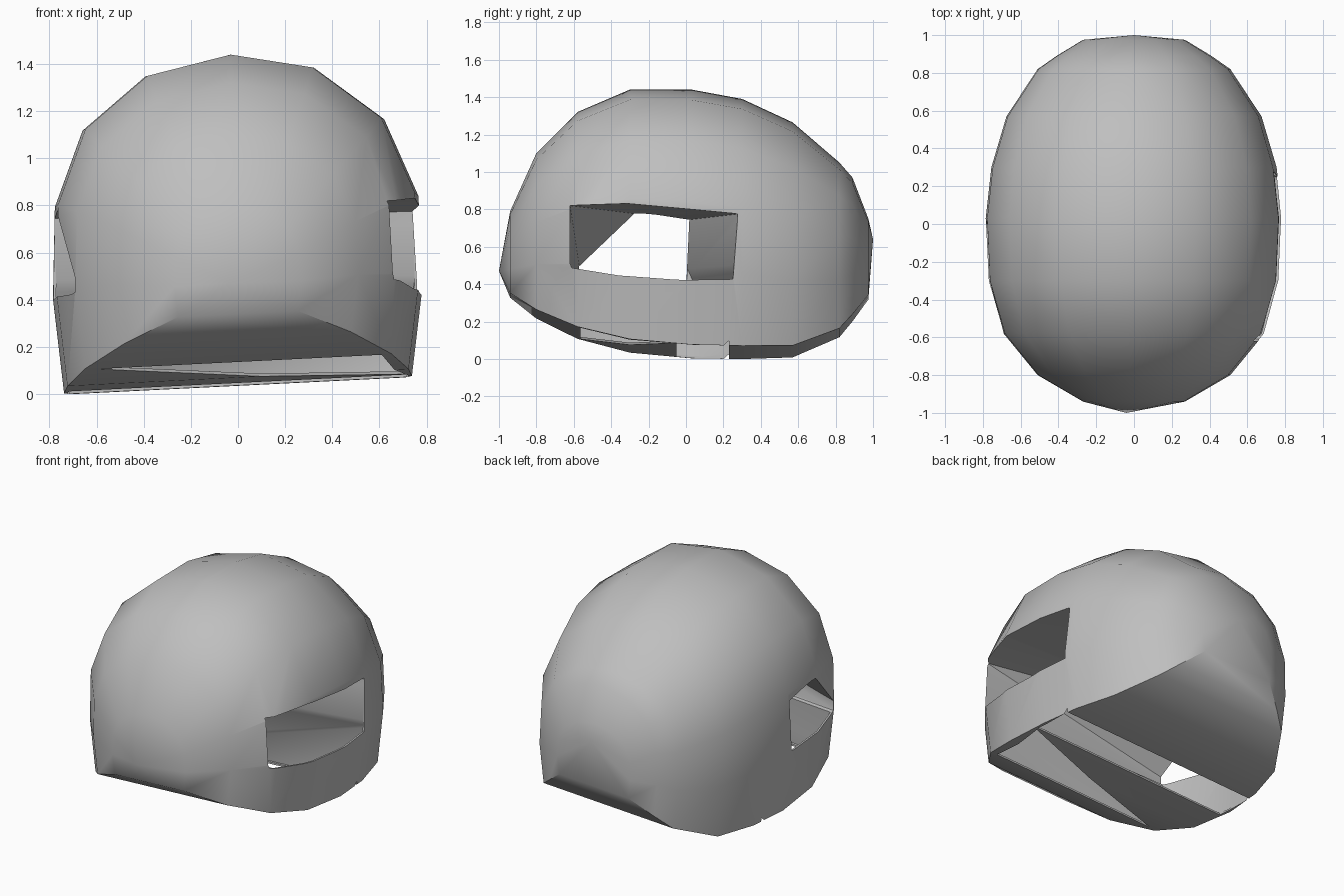
import bpy, bmesh, math

if "Cube" in bpy.data.objects:
    bpy.data.objects.remove(bpy.data.objects["Cube"], do_unlink=True)

grey = bpy.data.materials.new("plain grey")
grey.use_nodes = True
colour = (0.52, 0.52, 0.52, 1)
grey.diffuse_color = colour
grey.node_tree.nodes["Principled BSDF"].inputs["Base Color"].default_value = colour

# Arch section as fractions of half width and height
ARCH = [(0.94, 0), (1, 0.29), (0.975, 0.56), (0.79, 0.8), (0.41, 0.96), (-0.04, 1),
        (-0.5, 0.935), (-0.84, 0.775), (-0.99, 0.55), (-1, 0.28), (-0.94, 0)]
# Stations from front to back: y, half width, bottom, top
STATIONS = [
    (-0.94, 0.27, 0.34, 0.79), (-0.8, 0.51, 0.24, 1.1),
    (-0.58, 0.69, 0.14, 1.32), (-0.3, 0.77, 0.07, 1.44),
    (0.03, 0.785, 0.04, 1.44), (0.3, 0.755, 0.035, 1.39),
    (0.57, 0.675, 0.04, 1.265), (0.82, 0.51, 0.14, 1.05),
    (0.89, 0.41, 0.22, 0.97), (0.975, 0.27, 0.33, 0.75),
]


def add_object(name, bm):
    bmesh.ops.recalc_face_normals(bm, faces=bm.faces)
    mesh = bpy.data.meshes.new(name)
    bm.to_mesh(mesh)
    bm.free()
    mesh.materials.append(grey)
    obj = bpy.data.objects.new(name, mesh)
    bpy.context.collection.objects.link(obj)
    return obj


def dome(name, inset):
    """Loft the arch along y, drawn in by the inset."""
    bm = bmesh.new()
    rings = []
    for y, w, low, high in STATIONS:
        ring = []
        for u, v in ARCH:
            tilt = 0.05 * u * w * (1 - v)
            z = low + inset + v * (high - low - 2 * inset) + tilt
            ring.append(bm.verts.new((u * (w - inset), y, z)))
        rings.append(ring)
    count = len(ARCH)
    for a, b in zip(rings, rings[1:]):
        for i in range(count):
            j = (i + 1) % count
            bm.faces.new((a[i], a[j], b[j], b[i]))
    for ring, tip in ((rings[0], (-0.04, -1, 0.47)), (rings[-1], (0, 1, 0.64))):
        point = bm.verts.new(tip)
        for i in range(count):
            bm.faces.new((ring[i], ring[(i + 1) % count], point))
    return add_object(name, bm)


def convex_cutter(name, points):
    bm = bmesh.new()
    verts = [bm.verts.new(p) for p in points]
    bmesh.ops.convex_hull(bm, input=verts)
    loose = [v for v in bm.verts if not v.link_faces]
    bmesh.ops.delete(bm, geom=loose, context="VERTS")
    obj = add_object(name, bm)
    obj.hide_render = True
    return obj


def cut(target, cutter, operation):
    mod = target.modifiers.new(cutter.name, "BOOLEAN")
    mod.operation = operation
    mod.solver = "EXACT"
    mod.object = cutter
    bpy.context.view_layer.objects.active = target
    bpy.ops.object.modifier_apply(modifier=mod.name)
    bpy.data.objects.remove(cutter, do_unlink=True)


shell = dome("domed_shell", 0)

# Skewed tunnel from side to side
tunnel = convex_cutter("tunnel_cutter", [
    (0.64, -0.62, 0.82), (0.65, -0.62, 0.51), (1, -0.62, 0.83), (1, -0.62, 0.5),
    (1, -0.33, 0.84), (1, -0.33, 0.45), (1, 0, 0.425), (1, 0.32, 0.78), (1, 0.29, 0.43),
    (-0.78, -0.28, 0.77), (-0.69, -0.57, 0.44), (-1, -0.22, 0.77), (-1, -0.56, 0.42),
    (-1, -0.02, 0.74), (-1, -0.035, 0.4)])

# Thin-walled hollow under the tunnel
hollow = dome("hollow_cutter", 0.012)
hollow.hide_render = True
block = convex_cutter("block_cutter", [
    (1, -0.6, 0.52), (1, -0.57, -0.1), (1, 0.29, 0.52), (1, 0.23, -0.1),
    (-1, -0.53, 0.48), (-1, -0.57, -0.1), (-1, -0.03, 0.48), (-1, 0.23, -0.1)])
cut(hollow, block, "INTERSECT")

# Openings in the underside: one long slot and one triangle
slot = convex_cutter("slot_cutter", [
    (x, y, z) for x in (-0.72, 0.72) for y in (-0.05, 0.23) for z in (-0.2, 0.12)])
gap = convex_cutter("gap_cutter", [
    (x, y, z) for x, y in ((-0.6, -0.565), (0.61, -0.565), (0.71, -0.07))
    for z in (-0.2, 0.2)])

for cutter in (tunnel, hollow, slot, gap):
    cut(shell, cutter, "DIFFERENCE")

# Soft dome with crisp cut edges
for obj in bpy.context.selected_objects:
    obj.select_set(False)
shell.select_set(True)
bpy.ops.object.shade_smooth_by_angle(angle=math.radians(35))
